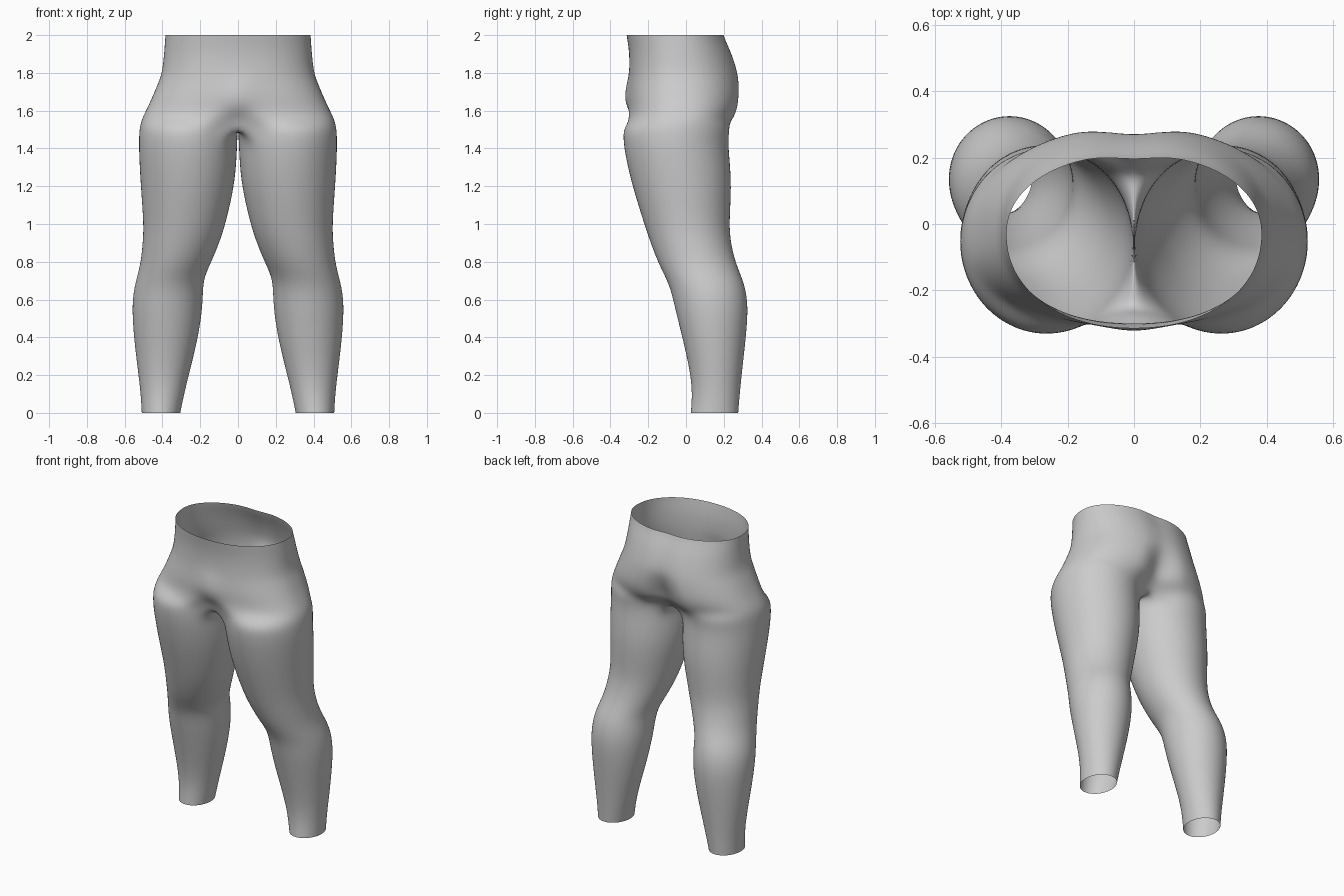
import bpy, bmesh
from math import sin, cos, pi, exp, copysign

cube = bpy.data.objects.get("Cube")
if cube:
    bpy.data.objects.remove(cube)

N = 32                    # points around one leg
BACK, FRONT = 12, 20      # ring points where the inner thigh meets the centre line

# leg levels: z, inner x, outer x, front y, back y
LEG = [(0, .305, .51, .025, .277), (.1, .285, .515, .033, .285),
       (.22, .255, .53, .022, .297), (.4, .21, .552, -.02, .318),
       (.55, .188, .562, -.058, .33), (.65, .185, .553, -.08, .318),
       (.72, .178, .535, -.11, .295), (.8, .14, .515, -.15, .262),
       (.9, .098, .505, -.188, .238), (1.0, .065, .5, -.222, .229),
       (1.2, .018, .516, -.285, .243), (1.35, .006, .524, -.32, .231),
       (1.44, .003, .526, -.333, .224), (1.51, 0, .523, -.333, .232)]

# pelvis levels: z, half width, middle y, front depth, back depth,
# roundness, front centre dent, back centre dent
PELVIS = [(1.56, .508, -.04, .275, .305, .86, .05, .08),
          (1.61, .483, -.035, .272, .322, .87, -.005, .085),
          (1.67, .455, -.03, .28, .325, .88, -.02, .06),
          (1.74, .426, -.03, .275, .323, .9, -.012, .025),
          (1.8, .402, -.03, .27, .313, .9, 0, .012),
          (1.9, .392, -.03, .27, .282, .92, 0, .012),
          (1.97, .387, -.03, .28, .25, .93, 0, .015),
          (2.0, .385, -.03, .285, .24, .94, 0, .015)]


def power(v, e):
    return copysign(abs(v) ** e, v)


def leg_ring(z, x0, x1, y0, y1, crotch):
    ring = []
    for i in range(N):
        t = 2 * pi * i / N
        x = (x0 + x1) / 2 + (x1 - x0) / 2 * cos(t)
        y = (y0 + y1) / 2 + (y1 - y0) / 2 * sin(t)
        if crotch and BACK <= i <= FRONT:
            x = 0
        ring.append((x, y, z))
    return ring


def pelvis_ring(z, w, mid, front, back, e, dent_f, dent_b):
    ring = []
    for i in range(N):
        k = (i - FRONT) % N
        a = -pi / 2 + pi * min(k / (N - FRONT + BACK), 1)
        x = w * abs(cos(a)) ** e if 0 < k < N - FRONT + BACK else 0
        y = mid + (back if a > 0 else front) * power(sin(a), e)
        groove = exp(-(x / .08) ** 2)
        y += -dent_b * groove if a > 0 else dent_f * groove
        ring.append((x, y, z))
    return ring


# one half of the garment, lofted from ankle to waist
rings = [leg_ring(*row, row is LEG[-1]) for row in LEG]
rings += [pelvis_ring(*row) for row in PELVIS]
bm = bmesh.new()
levels = [[bm.verts.new(p) for p in ring] for ring in rings]
for n, (low, high) in enumerate(zip(levels, levels[1:])):
    for i in range(N):
        if n >= len(LEG) - 1 and BACK <= i < FRONT:
            continue      # the pelvis is open between the two halves
        j = (i + 1) % N
        bm.faces.new((low[i], low[j], high[j], high[i]))
bmesh.ops.delete(bm, geom=[v for v in bm.verts if not v.link_faces], context='VERTS')
for f in bm.faces:
    f.smooth = True
mesh = bpy.data.meshes.new("leggings")
bm.to_mesh(mesh)
bm.free()
leggings = bpy.data.objects.new("leggings", mesh)
bpy.context.collection.objects.link(leggings)

# mirrored half and smooth surface
mirror = leggings.modifiers.new("Mirror", 'MIRROR')
mirror.merge_threshold = .001
subsurf = leggings.modifiers.new("Subdivision", 'SUBSURF')
subsurf.levels = subsurf.render_levels = 2

# plain grey cloth
grey = bpy.data.materials.new("grey cloth")
grey.use_nodes = True
color = (.6, .6, .6, 1)
grey.diffuse_color = color
grey.node_tree.nodes["Principled BSDF"].inputs["Base Color"].default_value = color
mesh.materials.append(grey)
